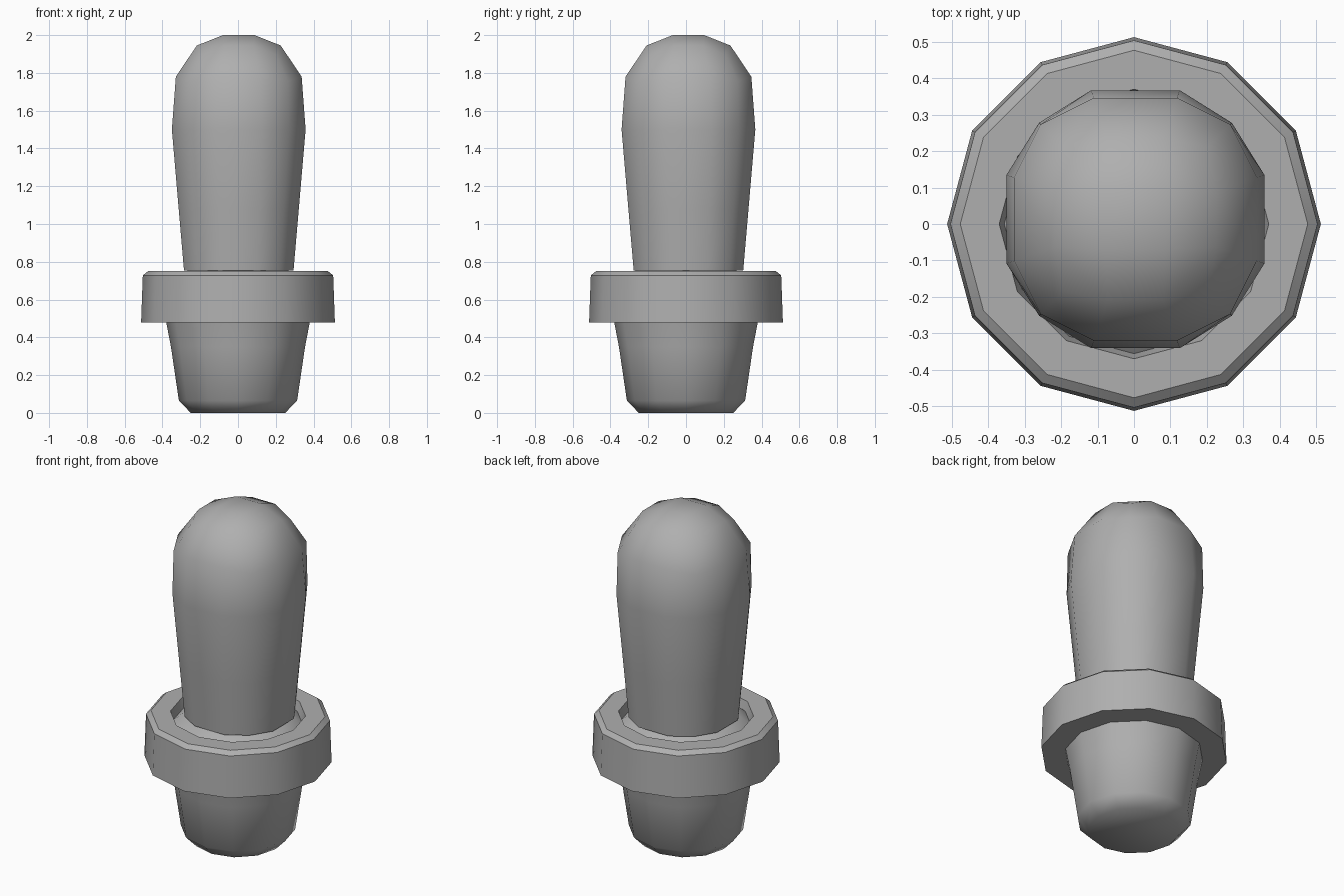
import bpy, bmesh
from math import cos, sin, pi, radians

if "Cube" in bpy.data.objects:
    bpy.data.objects.remove(bpy.data.objects["Cube"])

# Shared mid-grey for every part
grey = bpy.data.materials.new("mid_grey")
grey.diffuse_color = (0.43, 0.43, 0.43, 1)
grey.use_nodes = True
grey.node_tree.nodes["Principled BSDF"].inputs["Base Color"].default_value = grey.diffuse_color


def finish(name, bm, angle):
    bmesh.ops.recalc_face_normals(bm, faces=bm.faces[:])
    mesh = bpy.data.meshes.new(name)
    bm.to_mesh(mesh)
    bm.free()
    mesh.materials.append(grey)
    ob = bpy.data.objects.new(name, mesh)
    bpy.context.collection.objects.link(ob)
    bpy.ops.object.select_all(action='DESELECT')
    ob.select_set(True)
    bpy.context.view_layer.objects.active = ob
    bpy.ops.object.shade_smooth_by_angle(angle=radians(angle))
    return ob


def bridge(bm, a, b):
    n = len(a)
    for i in range(n):
        j = (i + 1) % n
        bm.faces.new((a[i], a[j], b[j], b[i]))


def lathe(name, profile, angle, cap_start=False, cap_end=False, sides=12):
    bm = bmesh.new()
    rings = [[bm.verts.new((r * cos(2 * pi * i / sides), r * sin(2 * pi * i / sides), z))
              for i in range(sides)] for r, z in profile]
    for a, b in zip(rings, rings[1:]):
        bridge(bm, a, b)
    if cap_start:
        bm.faces.new(rings[0])
    if cap_end:
        bm.faces.new(rings[-1])
    return finish(name, bm, angle)


# Pot: tapered body with chamfered foot
lathe("pot_body", [(0.25, 0), (0.313, 0.065), (0.355, 0.35), (0.38, 0.48)], 60, cap_start=True)

# Pot rim: heavy collar, bevelled top edge, shallow inner wall
lathe("pot_rim", [(0.38, 0.478), (0.513, 0.478), (0.504, 0.728), (0.477, 0.75),
                  (0.37, 0.75), (0.355, 0.69)], 35)

# Soil mounded up to the cactus
lathe("soil", [(0.356, 0.695), (0.29, 0.75), (0.2, 0.76)], 60, cap_end=True)

# Cactus: rounded column with a 3x3 quad cap
# rings are (half width, z, corner radius factor, corner drop)
CX, CY = 0.004, 0.013
RINGS = [(0.29, 0.755, 1, 0), (0.318, 1.08, 1, 0), (0.354, 1.5, 1, 0),
         (0.333, 1.78, 1.045, 0.025), (0.222, 1.945, 1.19, 0.05)]
ANGLES = [radians(90 * k + d) for k in range(4) for d in (-19, 19, 45)]
bm = bmesh.new()
rings = []
for w, z, grow, drop in RINGS:
    ring = []
    for i, a in enumerate(ANGLES):
        corner = i % 3 == 2
        r = w / cos(radians(19)) * (grow if corner else 1)
        ring.append(bm.verts.new((CX + r * cos(a), CY + r * sin(a), z - (drop if corner else 0))))
    rings.append(ring)
for a, b in zip(rings, rings[1:]):
    bridge(bm, a, b)
bm.faces.new(rings[0])
top = rings[-1]
inner = [bm.verts.new((CX + sx * 0.083, CY + sy * 0.083, 2.0))
         for sx, sy in ((1, 1), (-1, 1), (-1, -1), (1, -1))]
bm.faces.new(inner)
for k in range(4):
    a, b, c = top[3 * k:3 * k + 3]
    bm.faces.new((a, b, inner[k], inner[k - 1]))
    bm.faces.new((b, c, top[(3 * k + 3) % 12], inner[k]))
finish("cactus", bm, 60)
